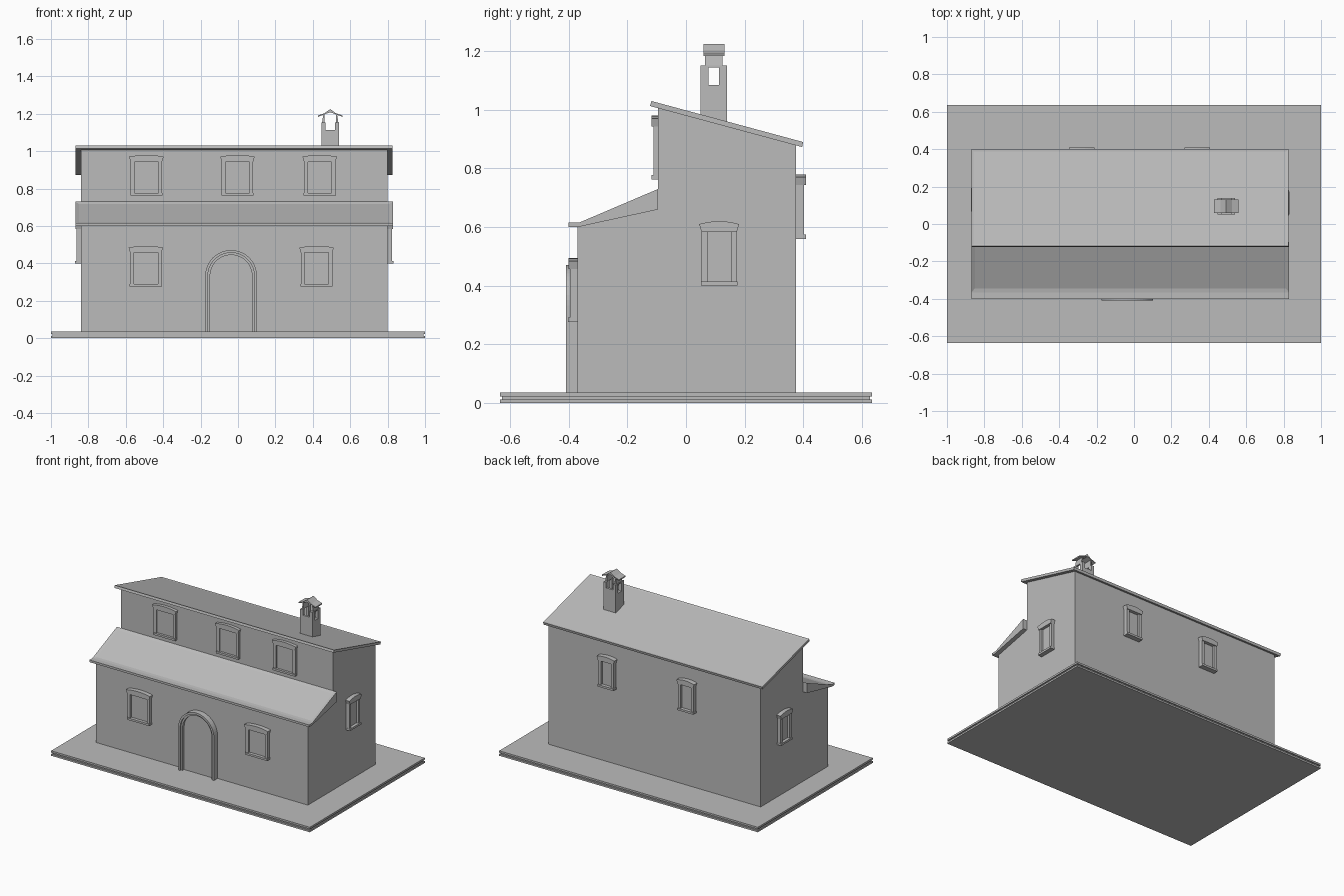
import bpy, bmesh, math
from mathutils import Matrix, Vector

if "Cube" in bpy.data.objects:
    bpy.data.objects.remove(bpy.data.objects["Cube"])

GREY = (0.5, 0.5, 0.5, 1.0)
grey = bpy.data.materials.new("plaster_grey")
grey.use_nodes = True
grey.diffuse_color = GREY
grey.node_tree.nodes["Principled BSDF"].inputs["Base Color"].default_value = GREY


def prism(bm, outline, start, end, axis="y"):
    """Extrude an outline along y (points are x, z) or along x (points are y, z)."""
    def place(p, d):
        return (p[0], d, p[1]) if axis == "y" else (d, p[0], p[1])
    rings = [[bm.verts.new(place(p, d)) for p in outline] for d in (start, end)]
    n = len(outline)
    faces = [bm.faces.new(rings[0]), bm.faces.new(rings[1][::-1])]
    for i in range(n):
        j = (i + 1) % n
        faces.append(bm.faces.new((rings[0][j], rings[0][i], rings[1][i], rings[1][j])))
    bmesh.ops.recalc_face_normals(bm, faces=faces)
    return faces


def block(bm, x0, x1, y0, y1, z0, z1):
    return prism(bm, [(x0, z0), (x1, z0), (x1, z1), (x0, z1)], y0, y1)


def finish(bm, name, location=(0, 0, 0), turn=0):
    mesh = bpy.data.meshes.new(name)
    bm.to_mesh(mesh)
    bm.free()
    mesh.materials.append(grey)
    obj = bpy.data.objects.new(name, mesh)
    obj.matrix_world = Matrix.Translation(location) @ Matrix.Rotation(math.radians(turn), 4, "Z")
    bpy.context.collection.objects.link(obj)
    return obj


# Ground slab with a pinched edge
bm = bmesh.new()
block(bm, -1, 1, -0.635, 0.635, 0, 0.012)
block(bm, -0.992, 0.992, -0.627, 0.627, 0.012, 0.022)
block(bm, -1, 1, -0.635, 0.635, 0.022, 0.035)
finish(bm, "ground_slab")

# House walls, stepped side profile
bm = bmesh.new()
prism(bm, [(-0.37, 0.03), (0.375, 0.03), (0.375, 0.885), (-0.095, 1.008),
           (-0.095, 0.66), (-0.37, 0.60)], -0.84, 0.80, "x")
finish(bm, "house_walls")


# Roofs: extruded profiles with a shallow recessed panel on the slope
def roof(name, outline, x0, x1, border, depth):
    bm = bmesh.new()
    faces = prism(bm, outline, x0, x1, "x")
    up = [f for f in faces if f.normal.z > 0.5]
    top = max(up, key=lambda f: f.calc_area())
    bmesh.ops.inset_region(bm, faces=[top], thickness=border, depth=-depth)
    finish(bm, name)


roof("upper_roof", [(-0.123, 1.013), (-0.118, 1.03), (0.40, 0.89), (0.396, 0.873)],
     -0.87, 0.825, 0.018, 0.003)
roof("lower_roof", [(-0.37, 0.60), (-0.40, 0.60), (-0.40, 0.615), (-0.365, 0.615),
                    (-0.095, 0.73), (-0.095, 0.66)], -0.87, 0.83, 0.028, 0.005)


# Windows: jambs, recessed pane, sill and a gently arched lintel, facing -y
def window(name, location, turn, width, height, depth):
    bm = bmesh.new()
    w, jamb, lintel = width / 2, 0.02, 0.037
    for s in (-1, 1):
        block(bm, min(s * w, s * (w - jamb)), max(s * w, s * (w - jamb)),
              -depth, 0.005, 0.01, height - lintel)
    block(bm, -w + jamb, w - jamb, -depth * 0.4, 0.005, 0.01, height - lintel)
    block(bm, -w - 0.002, w + 0.002, -depth - 0.007, 0.005, 0, 0.014)
    e = w + 0.008
    arch = [(e * t / 4, height - 0.01 * (t / 4) ** 2) for t in range(4, -5, -1)]
    prism(bm, [(-w, height - lintel), (w, height - lintel)] + arch, -depth - 0.006, 0.005)
    finish(bm, name, location, turn)


for i, x in enumerate((-0.49, -0.003, 0.437)):
    window(f"upper_front_window_{i + 1}", (x, -0.095, 0.763), 0, 0.168, 0.217, 0.016)
for side, x in (("right", -0.493), ("left", 0.42)):
    window(f"lower_front_window_{side}", (x, -0.37, 0.277), 0, 0.168, 0.217, 0.025)
for side, x in (("right", -0.28), ("left", 0.337)):
    window(f"back_window_{side}", (x, 0.375, 0.56), 180, 0.12, 0.22, 0.028)
window("left_side_window", (0.80, 0.113, 0.40), 90, 0.12, 0.22, 0.024)
window("right_side_window", (-0.84, 0.13, 0.40), -90, 0.12, 0.22, 0.024)


# Arched doorway: two stepped surrounds and a recessed door leaf
def arch_curve(r, spring, base):
    steps = 24
    curve = [(r * math.cos(math.pi * i / steps), spring + r * math.sin(math.pi * i / steps))
             for i in range(steps + 1)]
    return [(r, base)] + curve + [(-r, base)]


def surround(bm, r_out, r_in, depth):
    outer = arch_curve(r_out, 0.333, 0.03)
    inner = arch_curve(r_in, 0.333, 0.03)
    for i in range(len(outer) - 1):
        prism(bm, [outer[i], outer[i + 1], inner[i + 1], inner[i]], -depth, 0.005)
    # Weld the segments into one clean band
    bmesh.ops.remove_doubles(bm, verts=bm.verts, dist=1e-5)
    seen = {}
    for f in bm.faces:
        seen.setdefault(frozenset(f.verts), []).append(f)
    shared = [f for group in seen.values() if len(group) > 1 for f in group]
    if shared:
        bmesh.ops.delete(bm, geom=shared, context="FACES_ONLY")


for name, r_out, r_in, depth in (("door_outer_surround", 0.138, 0.124, 0.040),
                                 ("door_inner_surround", 0.124, 0.112, 0.030)):
    bm = bmesh.new()
    surround(bm, r_out, r_in, depth)
    bmesh.ops.recalc_face_normals(bm, faces=bm.faces)
    finish(bm, name, (-0.037, -0.37, 0))
bm = bmesh.new()
prism(bm, arch_curve(0.113, 0.333, 0.03), -0.012, 0.005)
finish(bm, "door_leaf", (-0.037, -0.37, 0))

# Chimney: shaft, corner posts around the smoke openings, neck and gabled cap
bm = bmesh.new()
block(bm, -0.047, 0.047, -0.045, 0.045, 0.92, 1.085)
for sx in (-1, 1):
    for sy in (-1, 1):
        xs = sorted((sx * 0.047, sx * 0.026))
        ys = sorted((sy * 0.045, sy * 0.018))
        block(bm, *xs, *ys, 1.085, 1.152)
    xs = sorted((sx * 0.047, sx * 0.036))
    block(bm, *xs, -0.018, 0.018, 1.145, 1.152)
for s in (-1, 1):
    ys = sorted((s * 0.045, s * 0.03))
    block(bm, -0.026, 0.026, *ys, 1.085, 1.113)
finish(bm, "chimney_shaft", (0.493, 0.095, 0))

bm = bmesh.new()
for s in (-1, 1):
    prism(bm, [(s * 0.044, 1.15), (s * 0.030, 1.15), (s * 0.030, 1.195), (s * 0.038, 1.19)],
          -0.03, 0.03)
finish(bm, "chimney_neck", (0.493, 0.095, 0))

bm = bmesh.new()
prism(bm, [(-0.066, 1.183), (0, 1.208), (0.066, 1.183), (0.066, 1.191),
           (0.03, 1.203), (0, 1.225), (-0.03, 1.203), (-0.066, 1.191)], -0.036, 0.036)
finish(bm, "chimney_cap", (0.493, 0.095, 0))
